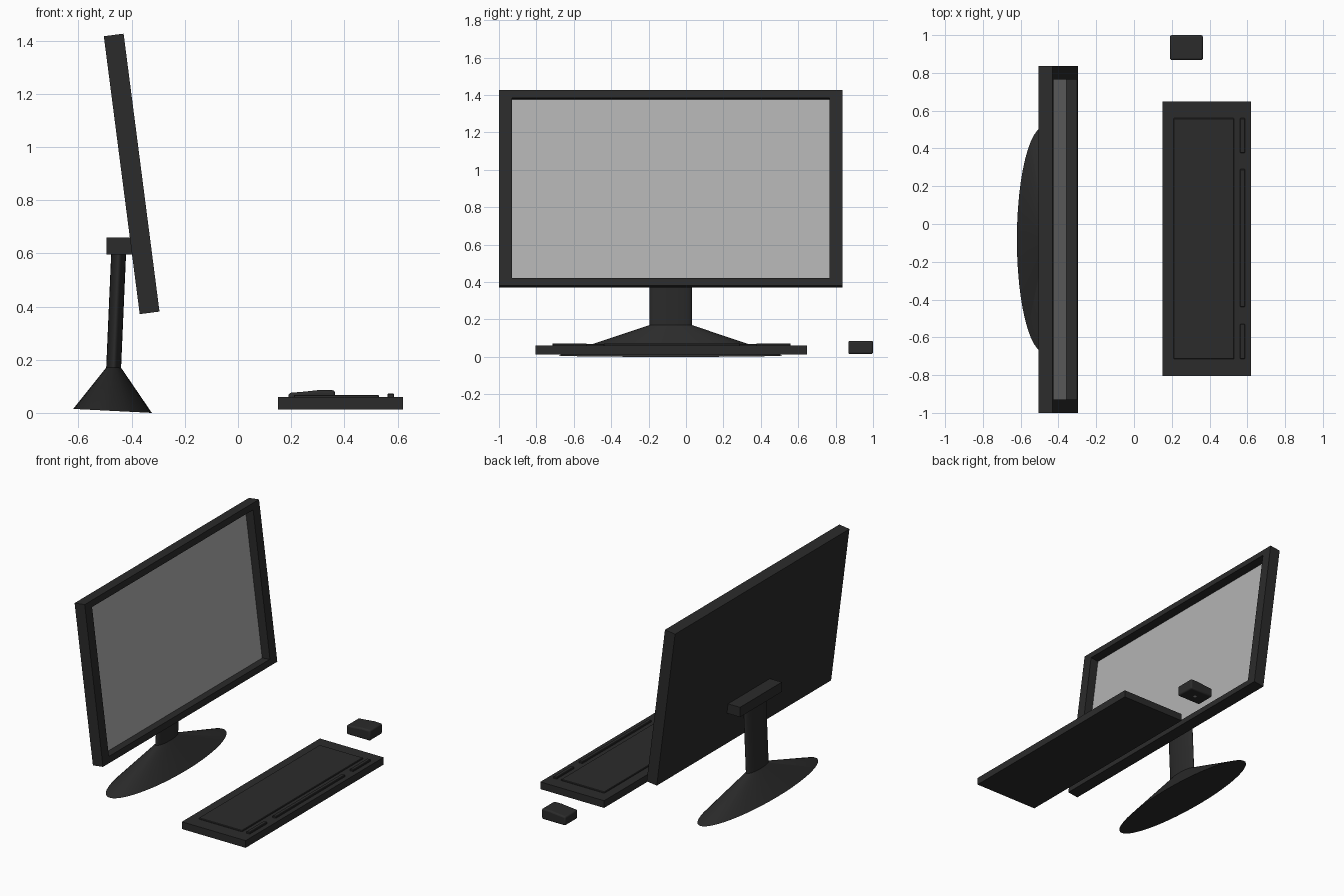
import bpy, bmesh
from math import sin, cos, pi, atan2, radians

if "Cube" in bpy.data.objects:
    bpy.data.objects.remove(bpy.data.objects["Cube"])


def material(name, v):
    m = bpy.data.materials.new(name)
    m.diffuse_color = (v, v, v, 1)
    m.use_nodes = True
    m.node_tree.nodes["Principled BSDF"].inputs["Base Color"].default_value = m.diffuse_color
    return m


DARK = material("dark_plastic", 0.024)
SCREEN = material("screen_grey", 0.45)


def loft(name, rings, mat=DARK, smooth=False, bevel=0, segs=2, limit=30):
    """Skin a stack of equal-length point rings and cap both ends."""
    bm = bmesh.new()
    vs = [[bm.verts.new(p) for p in r] for r in rings]
    n = len(vs[0])
    for a, b in zip(vs, vs[1:]):
        for i in range(n):
            j = (i + 1) % n
            bm.faces.new((a[i], a[j], b[j], b[i]))
    bm.faces.new(vs[0][::-1])
    bm.faces.new(vs[-1])
    bmesh.ops.recalc_face_normals(bm, faces=bm.faces[:])
    me = bpy.data.meshes.new(name)
    bm.to_mesh(me)
    bm.free()
    ob = bpy.data.objects.new(name, me)
    bpy.context.collection.objects.link(ob)
    me.materials.append(mat)
    if bevel:
        b = ob.modifiers.new("bevel", 'BEVEL')
        b.width, b.segments = bevel, segs
        b.limit_method, b.angle_limit = 'ANGLE', radians(limit)
    if smooth:
        bpy.ops.object.select_all(action='DESELECT')
        ob.select_set(True)
        bpy.context.view_layer.objects.active = ob
        bpy.ops.object.shade_smooth_by_angle(angle=radians(35))
    return ob


def box(name, x0, x1, y0, y1, z0, z1, **kw):
    return loft(name, [[(x0, y0, z), (x1, y0, z), (x1, y1, z), (x0, y1, z)]
                       for z in (z0, z1)], **kw)


def ellipse(cx, cy, rx, ry, z, slope=0, n=48):
    return [(cx + rx * cos(2 * pi * i / n), cy + ry * sin(2 * pi * i / n),
             z - slope * cos(2 * pi * i / n)) for i in range(n)]


# Monitor: leaning panel with a recessed screen facing +x
CY = -0.082
TILT = atan2(0.135, 1.045)
S, C = sin(TILT), cos(TILT)


def panel_rect(n, hu, hv):
    return [(-0.40 + n * C - v * S, CY + u, 0.899 + n * S + v * C)
            for u, v in ((-hu, -hv), (hu, -hv), (hu, hv), (-hu, hv))]


loft("monitor_housing", [panel_rect(-0.0375, 0.918, 0.527),
                         panel_rect(0.0375, 0.918, 0.527),
                         panel_rect(0.0375, 0.848, 0.485),
                         panel_rect(-0.023, 0.848, 0.485)])
loft("monitor_screen", [panel_rect(-0.025, 0.848, 0.485),
                        panel_rect(-0.02, 0.848, 0.485)], mat=SCREEN)

# Stand: oval conical foot, oval neck, mounting block
loft("stand_foot", [ellipse(-0.472, CY, 0.148, 0.6, 0.0075, 0.0075),
                    ellipse(-0.468, CY, 0.028, 0.113, 0.17)], smooth=True)
loft("stand_neck", [ellipse(-0.468, CY, 0.028, 0.113, 0.165),
                    ellipse(-0.449, CY, 0.028, 0.113, 0.6)], smooth=True)
box("stand_mount", -0.495, -0.395, CY - 0.22, CY + 0.22, 0.595, 0.66)

# Keyboard: slab, key field and three strips of extra keys
box("keyboard_body", 0.15, 0.62, -0.805, 0.648, 0.012, 0.06)
box("keyboard_key_field", 0.21, 0.53, -0.715, 0.56, 0.055, 0.068, bevel=0.003, segs=1)
for i, (y0, y1) in enumerate(((-0.715, -0.53), (-0.44, 0.29), (0.375, 0.56))):
    box(f"keyboard_strip_{i + 1}", 0.562, 0.587, y0, y1, 0.055, 0.072,
        bevel=0.003, segs=1)

# Mouse: stepped side profile with rounded edges, and its sensor underneath
profile = [(0.19, 0.015), (0.365, 0.015), (0.365, 0.085), (0.305, 0.086),
           (0.25, 0.08), (0.19, 0.075)]
loft("mouse_body", [[(x, y, z) for x, z in profile] for y in (0.868, 1.0)],
     bevel=0.01, segs=3, limit=60, smooth=True)
loft("mouse_sensor", [ellipse(0.278, 0.934, 0.01, 0.01, z, n=12)
                      for z in (0.0145, 0.018)], mat=SCREEN)
